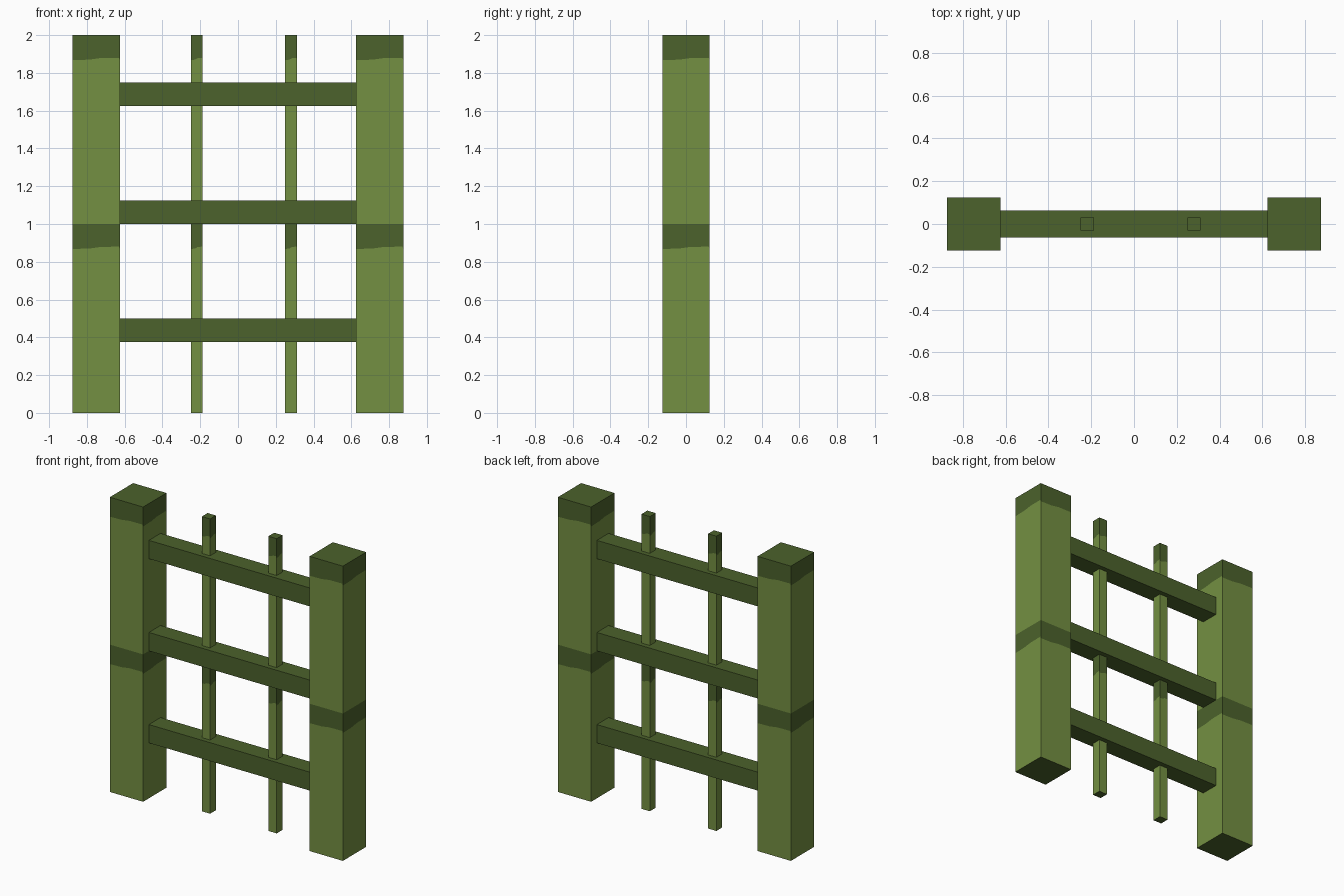
import bpy
import bmesh

cube = bpy.data.objects.get("Cube")
if cube:
    bpy.data.objects.remove(cube, do_unlink=True)


def make_material(name, color):
    mat = bpy.data.materials.new(name)
    mat.use_nodes = True
    mat.diffuse_color = color
    mat.node_tree.nodes["Principled BSDF"].inputs["Base Color"].default_value = color
    return mat


light = make_material("light green stalk", (0.174, 0.279, 0.054, 1))
dark = make_material("dark green joint", (0.072, 0.122, 0.025, 1))

# Uneven lower edge of a joint band: fraction along each side, height offset
WAVE = [(0, -0.007), (0.35, -0.005), (0.6, 0.004), (0.98, 0.005)]


def finish(name, bm, materials):
    mesh = bpy.data.meshes.new(name)
    bm.normal_update()
    bm.to_mesh(mesh)
    bm.free()
    for mat in materials:
        mesh.materials.append(mat)
    obj = bpy.data.objects.new(name, mesh)
    bpy.context.collection.objects.link(obj)
    return obj


def stalk(name, x, half):
    """Square upright with a dark band below each joint and dark end caps."""
    bm = bmesh.new()
    corners = [(-half, -half), (half, -half), (half, half), (-half, half)]

    def ring(z, wavy):
        verts = []
        for i, (ax, ay) in enumerate(corners):
            bx, by = corners[(i + 1) % 4]
            for t, dz in WAVE:
                verts.append(bm.verts.new((x + ax + (bx - ax) * t,
                                           ay + (by - ay) * t,
                                           z + (dz if wavy else 0))))
        return verts

    rings = [ring(0, False), ring(0.875, True), ring(1, False),
             ring(1.875, True), ring(2, False)]
    for level in range(4):
        low, high = rings[level], rings[level + 1]
        for i in range(len(low)):
            j = (i + 1) % len(low)
            face = bm.faces.new((low[i], low[j], high[j], high[i]))
            face.material_index = level % 2
    for cap in (rings[0][::-1], rings[-1]):
        bm.faces.new(cap).material_index = 1
    return finish(name, bm, (light, dark))


def rail(name, z):
    """Horizontal bar spanning between the posts."""
    bm = bmesh.new()
    bmesh.ops.create_cube(bm, size=1)
    bmesh.ops.scale(bm, vec=(1.25, 0.125, 0.125), verts=bm.verts)
    bmesh.ops.translate(bm, vec=(0, 0, z), verts=bm.verts)
    return finish(name, bm, (dark,))


# Thick outer posts
stalk("right_post", -0.75, 0.125)
stalk("left_post", 0.75, 0.125)

# Thin uprights passing through the rails
stalk("right_rod", -0.219, 0.031)
stalk("left_rod", 0.281, 0.031)

# Crossbars
for label, height in (("lower", 0.4375), ("middle", 1.0625), ("upper", 1.6875)):
    rail(label + "_rail", height)
